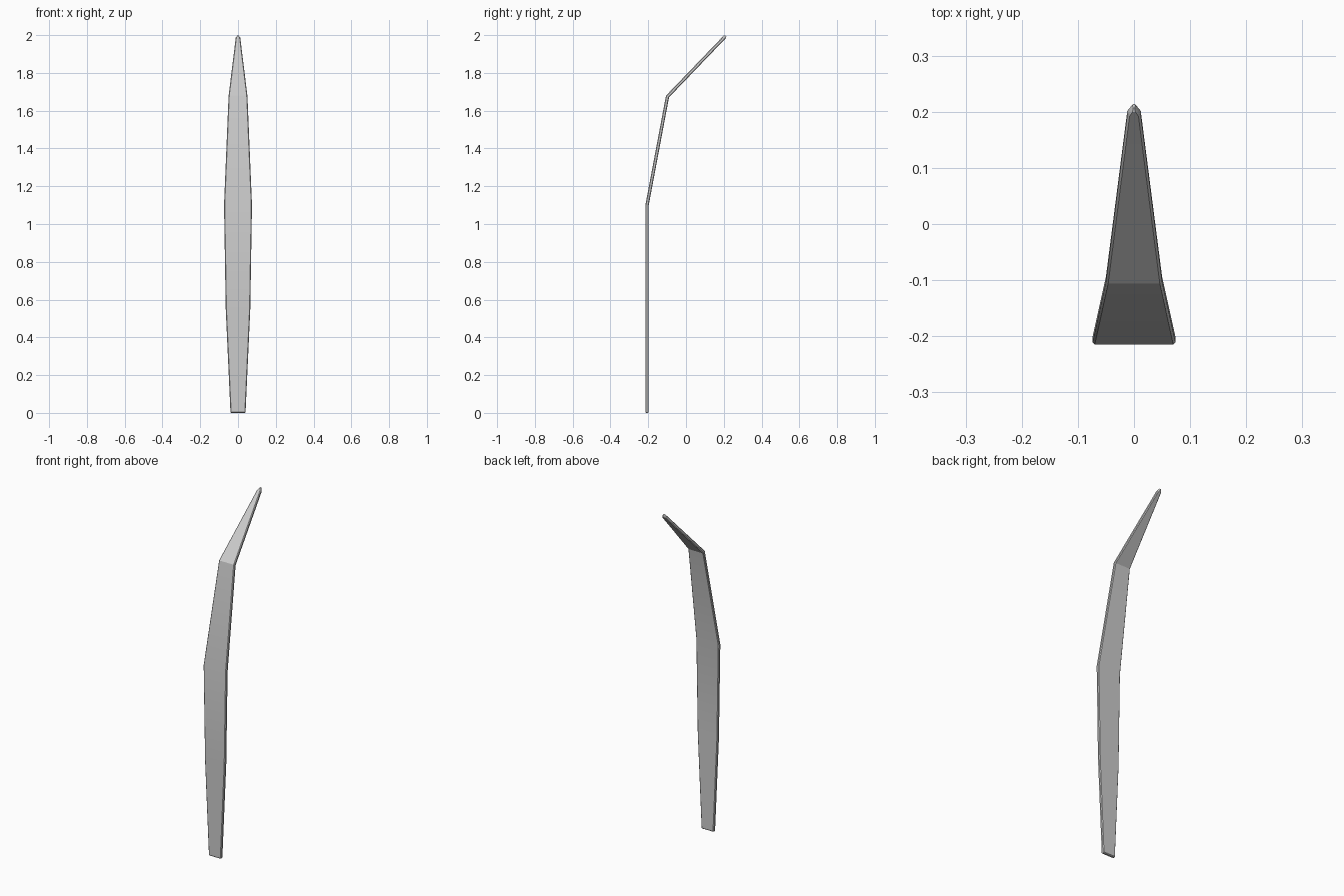
import bpy, bmesh
from mathutils import Vector

if "Cube" in bpy.data.objects:
    bpy.data.objects.remove(bpy.data.objects["Cube"])

T = 0.0088   # half thickness
C = 0.004    # edge chamfer

# Stations along the blade: y, z of the centre line, half width, end inset
stations = [
    (-0.2062, 0.000, 0.037, C),
    (-0.2062, 0.004, 0.040, 0),
    (-0.2062, 0.550, 0.065, 0),
    (-0.2062, 1.100, 0.074, 0),
    (-0.0980, 1.675, 0.050, 0),
    (0.1980, 1.983, 0.012, 0),
    (0.2060, 1.9915, 0.0055, 0),
    (0.2105, 1.9962, 0.0025, C),
]
pts = [Vector((0, y, z)) for y, z, w, i in stations]


def mitre(k):
    """Front-pointing thickness direction, lengthened at bends."""
    a = (pts[k] - pts[max(k - 1, 0)]).normalized() if k else (pts[1] - pts[0]).normalized()
    b = (pts[k + 1] - pts[k]).normalized() if k < len(pts) - 1 else a
    t = (a + b).normalized()
    return Vector((0, -t.z, t.y)) / t.dot(a)


# Blade: chamfered strip section lofted along the bent centre line
bm = bmesh.new()
rings = []
for k, (y, z, w, inset) in enumerate(stations):
    n, h = mitre(k), T - inset
    c = min(C, w * 0.5)
    quarter = [(w, h - C), (w - c, h)]
    section = quarter + [(-u, v) for u, v in reversed(quarter)]
    section += [(-u, -v) for u, v in section]
    rings.append([bm.verts.new(pts[k] + n * v + Vector((u, 0, 0))) for u, v in section])
for lo, hi in zip(rings, rings[1:]):
    for j in range(8):
        m = (j + 1) % 8
        bm.faces.new((lo[j], lo[m], hi[m], hi[j]))
bm.faces.new(rings[0])
bm.faces.new(rings[-1][::-1])
bmesh.ops.recalc_face_normals(bm, faces=bm.faces)
mesh = bpy.data.meshes.new("grass_blade")
bm.to_mesh(mesh)
bm.free()
blade = bpy.data.objects.new("grass_blade", mesh)
bpy.context.collection.objects.link(blade)

# Smooth along the gentle bends, sharp at the chamfers and the upper bend
bpy.context.view_layer.objects.active = blade
blade.select_set(True)
bpy.ops.object.shade_smooth_by_angle(angle=0.52)
